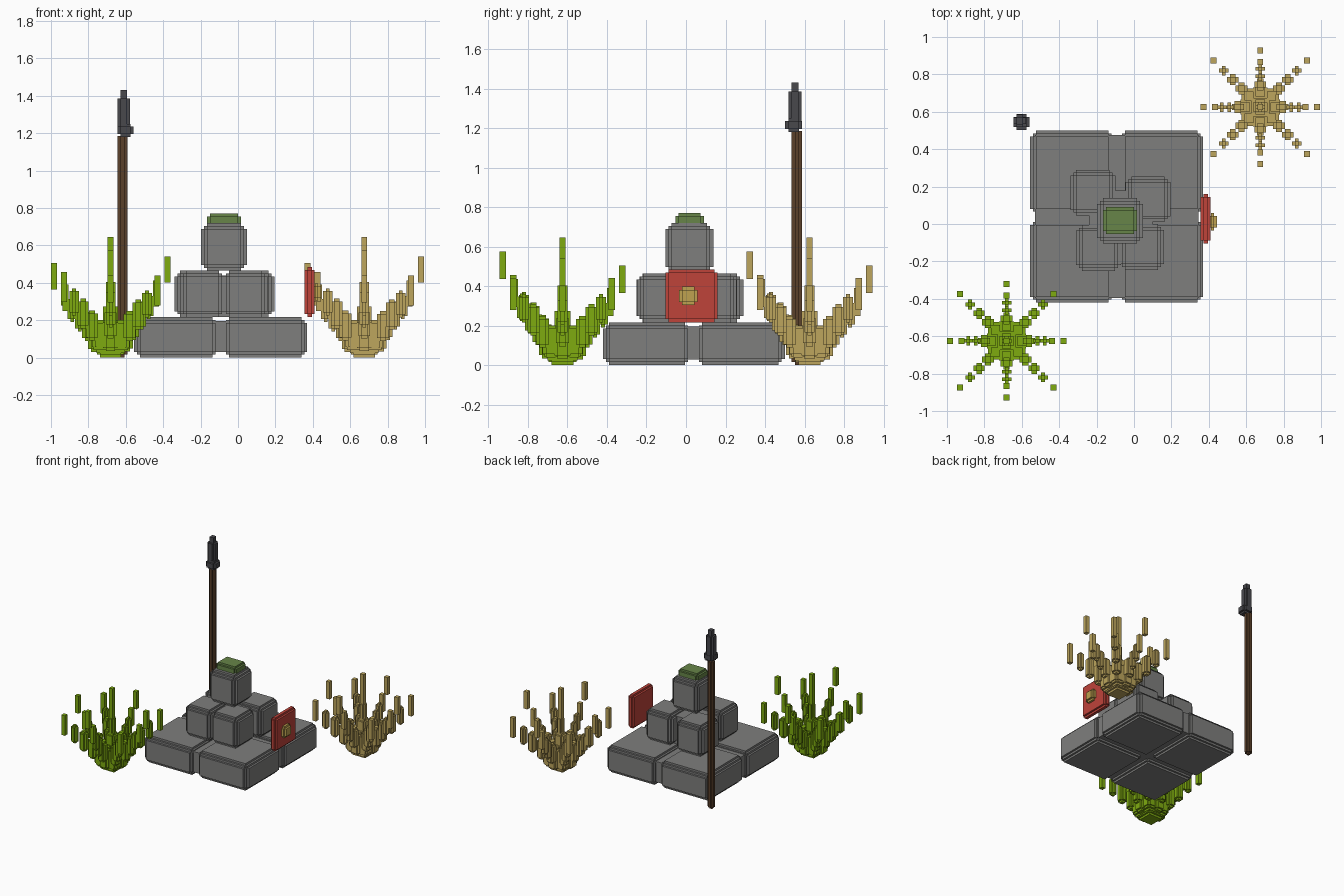
import bpy, bmesh
from itertools import permutations
from mathutils import Vector, Matrix

if "Cube" in bpy.data.objects:
    bpy.data.objects.remove(bpy.data.objects["Cube"])

V = 0.0155  # size of one step


def material(name, r, g, b):
    m = bpy.data.materials.new(name)
    m.use_nodes = True
    m.diffuse_color = (r, g, b, 1)
    bsdf = m.node_tree.nodes["Principled BSDF"]
    bsdf.inputs["Base Color"].default_value = (r, g, b, 1)
    bsdf.inputs["Roughness"].default_value = 0.9
    return m


stone = material("stone grey", 0.21, 0.21, 0.205)
moss = material("moss green", 0.135, 0.235, 0.065)
red = material("shield red", 0.52, 0.057, 0.042)
gold = material("boss gold", 0.52, 0.36, 0.08)
wood = material("shaft brown", 0.105, 0.052, 0.024)
iron = material("dark iron", 0.065, 0.065, 0.073)
grass = material("fresh green", 0.21, 0.41, 0.005)
straw = material("dry straw", 0.51, 0.38, 0.11)


def box(bm, lo, hi):
    lo, hi = Vector(lo), Vector(hi)
    mat = Matrix.Translation((lo + hi) / 2) @ Matrix.Diagonal((*(hi - lo), 1))
    bmesh.ops.create_cube(bm, size=1, matrix=mat)


def stepped(bm, lo, hi, steps):
    """Box with stair-stepped edges, as a union of inset boxes."""
    patterns = {0: [(0, 0, 0)], 1: [(0, 1, 1)], 2: [(0, 2, 2), (1, 1, 2)]}[steps]
    for pattern in patterns:
        for ins in sorted(set(permutations(pattern))):
            d = Vector(ins) * V
            box(bm, Vector(lo) + d, Vector(hi) - d)


def finish(name, bm, mat):
    me = bpy.data.meshes.new(name)
    bm.to_mesh(me)
    bm.free()
    me.materials.append(mat)
    ob = bpy.data.objects.new(name, me)
    bpy.context.collection.objects.link(ob)
    return ob


def block(name, lo, hi, mat, steps=2):
    bm = bmesh.new()
    stepped(bm, lo, hi, steps)
    return finish(name, bm, mat)


# Bottom course: four wide slabs with a recessed core filling the joints
for side, x0, x1 in (("left", -0.08, 0.37), ("right", -0.555, -0.105)):
    for end, y0, y1 in (("front", -0.42, 0.025), ("back", 0.05, 0.50)):
        block(f"base_slab_{end}_{side}", (x0, y0, 0), (x1, y1, 0.217), stone)
block("base_core", (-0.53, -0.395, 0.03), (0.345, 0.475, 0.195), stone, 0)

# Middle course: four loosely placed stones
for name, x, y in (("back_right", -0.34, 0.045), ("back_left", -0.045, 0.01),
                   ("front_right", -0.31, -0.25), ("front_left", -0.08, -0.245)):
    block(f"middle_stone_{name}", (x, y, 0.217), (x + 0.24, y + 0.245, 0.465), stone)
block("middle_core", (-0.24, -0.15, 0.217), (0.1, 0.18, 0.44), stone, 0)

# Top stone and its moss cap
block("top_stone", (-0.197, -0.105, 0.465), (0.047, 0.138, 0.72), stone)
block("moss_cap", (-0.165, -0.053, 0.705), (0.015, 0.09, 0.77), moss, 1)

# Shield leaning on the base edge, with a raised boss
block("shield", (0.355, -0.105, 0.217), (0.41, 0.16, 0.485), red, 1)
block("shield_boss", (0.395, -0.035, 0.305), (0.443, 0.058, 0.397), gold, 1)

# Spear
block("spear_shaft", (-0.645, 0.535, 0), (-0.592, 0.587, 1.2), wood, 1)
bm = bmesh.new()
stepped(bm, (-0.645, 0.502, 1.18), (-0.56, 0.587, 1.25), 1)
stepped(bm, (-0.643, 0.518, 1.2), (-0.577, 0.585, 1.4), 1)
box(bm, (-0.627, 0.533, 1.38), (-0.593, 0.57, 1.43))
finish("spear_head", bm, iron)


# Bush: blades of upright columns climbing outwards in eight directions
def column(bm, x, y, half, z0, z1):
    stepped(bm, (x - half, y - half, z0), (x + half, y + half, z1),
            1 if half > 0.02 else 0)


STRAIGHT = ((0.08, 0.04, 0.03, 0.2), (0.12, 0.032, 0.09, 0.245),
            (0.165, 0.025, 0.14, 0.29), (0.205, 0.025, 0.19, 0.33),
            (0.242, 0.016, 0.25, 0.39), (0.303, 0.016, 0.365, 0.505))
DIAGONAL = ((0.06, 0.04, 0.04, 0.2), (0.1, 0.032, 0.09, 0.25),
            (0.147, 0.03, 0.15, 0.31), (0.195, 0.026, 0.215, 0.36),
            (0.25, 0.016, 0.28, 0.44))
LIFT = {(1, 0): 0.035, (0, -1): 0.07, (-1, -1): 0.025}


def bush(name, cx, cy, mat):
    bm = bmesh.new()
    for half, z0, z1 in ((0.072, 0, 0.06), (0.092, 0.025, 0.11),
                         (0.065, 0.05, 0.2), (0.04, 0.1, 0.29),
                         (0.026, 0.2, 0.42), (0.016, 0.3, 0.645)):
        column(bm, cx, cy, half, z0, z1)
    for dx in (-1, 0, 1):
        for dy in (-1, 0, 1):
            if dx == dy == 0:
                continue
            for r, half, z0, z1 in (DIAGONAL if dx and dy else STRAIGHT):
                up = LIFT.get((dx, dy), 0) * (r / 0.3) ** 2
                column(bm, cx + dx * r, cy + dy * r, half, z0 + up, z1 + up)
    finish(name, bm, mat)


bush("green_bush", -0.681, -0.625, grass)
bush("dry_bush", 0.675, 0.625, straw)
